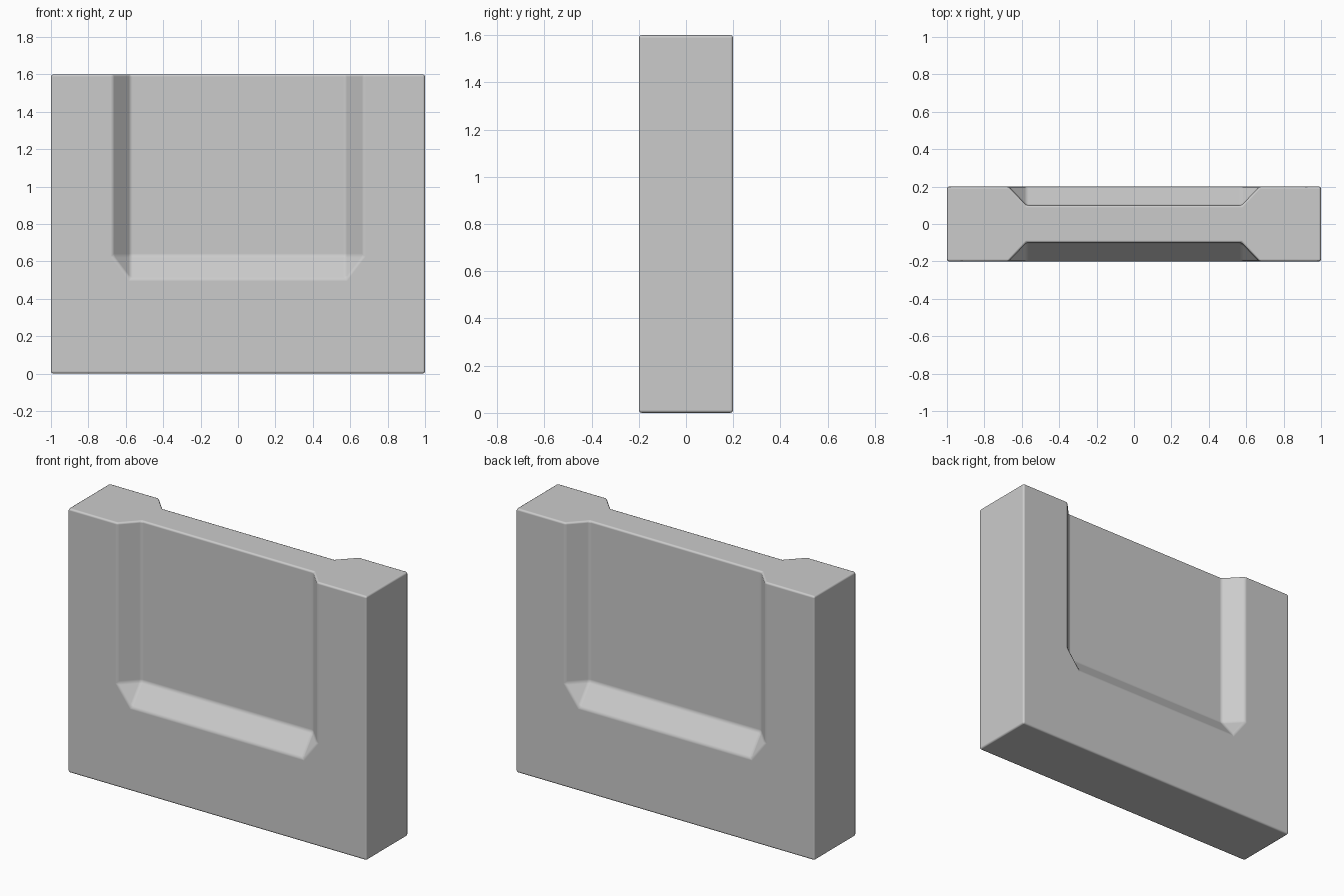
import bpy, bmesh, math

if "Cube" in bpy.data.objects:
    bpy.data.objects.remove(bpy.data.objects["Cube"])

W, D, H = 1.0, 0.2, 1.6      # half width, half depth, height
FLOOR = 0.1                  # half thickness at the recessed panel
XO, XI = 0.67, 0.575         # outer and inner recess half widths
ZO, ZI = 0.505, 0.63         # lower and upper limits of the bottom slope

bm = bmesh.new()


def panel_side(s):
    """One broad side with its open-topped recess; returns its top edge points."""
    def row(pts, y):
        return [bm.verts.new((x, s * y, z)) for x, z in pts]

    rim = row([(-XO, H), (-XO, ZI), (-XI, ZO), (XI, ZO), (XO, ZI), (XO, H)], D)
    inner = row([(-XI, H), (-XI, ZI), (XI, ZI), (XI, H)], FLOOR)
    frame = row([(-W, H), (-W, 0), (W, 0), (W, H)], D)
    # U-shaped frame, split into left, bottom and right
    bm.faces.new([frame[0], frame[1], rim[2], rim[1], rim[0]])
    bm.faces.new([frame[1], frame[2], rim[3], rim[2]])
    bm.faces.new([frame[2], frame[3], rim[5], rim[4], rim[3]])
    # Recess floor, sloped walls and corner facets
    bm.faces.new(inner)
    bm.faces.new([rim[0], rim[1], inner[1], inner[0]])
    bm.faces.new([rim[1], rim[2], inner[1]])
    bm.faces.new([rim[2], rim[3], inner[2], inner[1]])
    bm.faces.new([rim[3], rim[4], inner[2]])
    bm.faces.new([rim[4], rim[5], inner[3], inner[2]])
    return frame, [frame[0], rim[0], inner[0], inner[3], rim[5], frame[3]]


front, front_top = panel_side(-1)
back, back_top = panel_side(1)

# Ends, underside and waisted top
for i in range(3):
    bm.faces.new([front[i], front[i + 1], back[i + 1], back[i]])
bm.faces.new(front_top + back_top[::-1])
bmesh.ops.recalc_face_normals(bm, faces=bm.faces)

mesh = bpy.data.meshes.new("recessed_wall_block")
bm.to_mesh(mesh)
bm.free()
block = bpy.data.objects.new("recessed_wall_block", mesh)
bpy.context.collection.objects.link(block)
bpy.context.view_layer.objects.active = block
block.select_set(True)

# Softened edges
bpy.ops.object.shade_smooth()
bevel = block.modifiers.new("soft_edges", 'BEVEL')
bevel.width = 0.012
bevel.segments = 2
bevel.limit_method = 'ANGLE'
bevel.angle_limit = math.radians(25)
bevel.harden_normals = True
